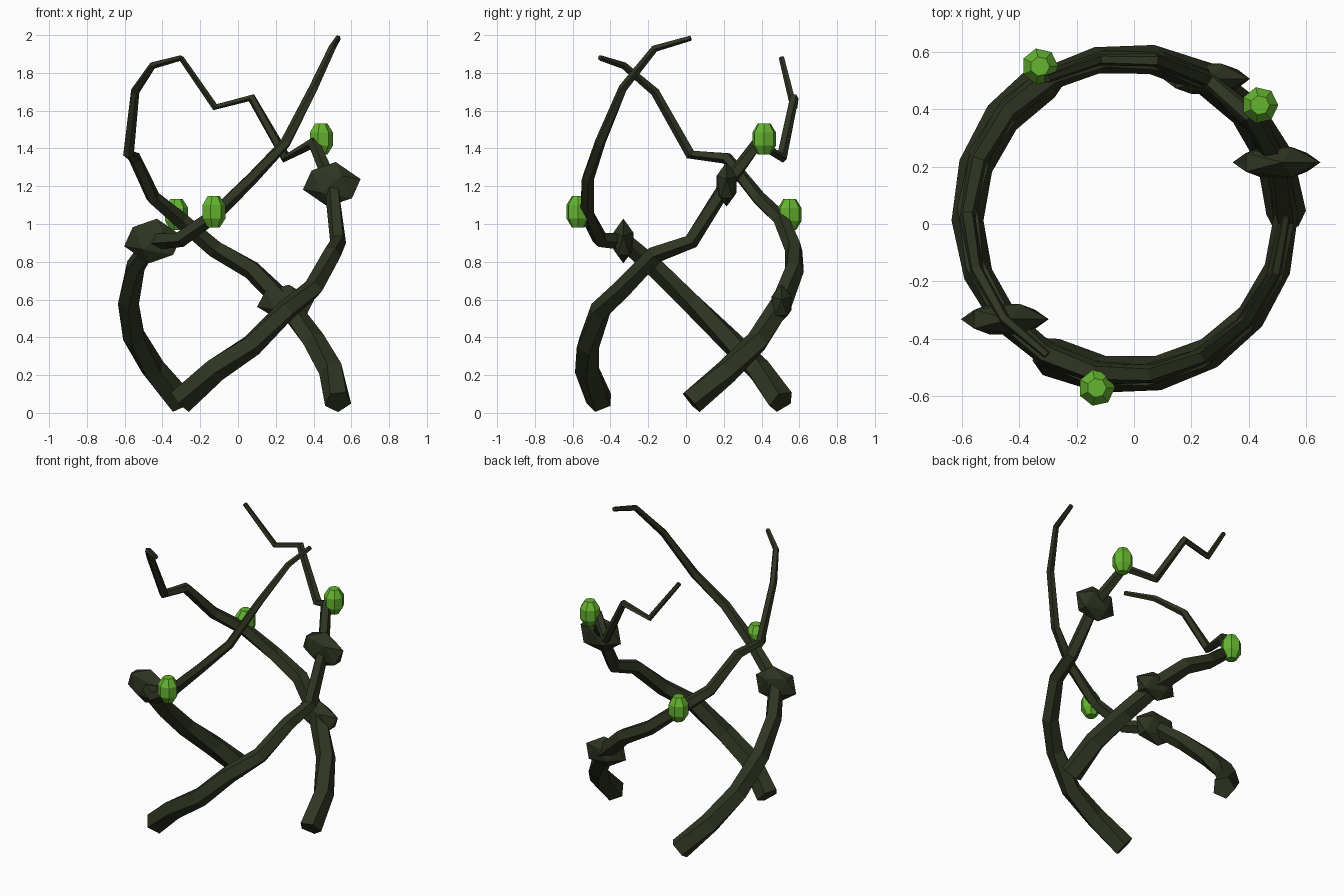
import bpy
import bmesh
from math import cos, sin, pi, radians
from mathutils import Vector, Matrix

CENTRE = Vector((-0.025, 0.025, 0))
RADIUS = 0.555
STEP = 20       # degrees between vine joints
SIDES = 5

cube = bpy.data.objects.get("Cube")
if cube:
    bpy.data.objects.remove(cube, do_unlink=True)


def make_material(name, rgb):
    mat = bpy.data.materials.new(name)
    mat.use_nodes = True
    mat.diffuse_color = (*rgb, 1)
    bsdf = mat.node_tree.nodes["Principled BSDF"]
    bsdf.inputs["Base Color"].default_value = (*rgb, 1)
    bsdf.inputs["Roughness"].default_value = 0.9
    return mat


bark = make_material("dark bark", (0.028, 0.035, 0.016))
green = make_material("bud green", (0.13, 0.46, 0.03))


def finish(bm, name, mat):
    bmesh.ops.recalc_face_normals(bm, faces=bm.faces)
    mesh = bpy.data.meshes.new(name)
    bm.to_mesh(mesh)
    bm.free()
    mesh.materials.append(mat)
    obj = bpy.data.objects.new(name, mesh)
    bpy.context.collection.objects.link(obj)
    return obj


def outward(angle):
    return Vector((cos(radians(angle)), sin(radians(angle)), 0))


def skin(bm, rings):
    """Bridge equal rings of vertices and cap both ends."""
    for low, high in zip(rings, rings[1:]):
        n = len(low)
        for i in range(n):
            j = (i + 1) % n
            bm.faces.new((low[i], low[j], high[j], high[i]))
    bm.faces.new(rings[0])
    bm.faces.new(rings[-1])


def make_vine(name, start, heights):
    """Tapered tube winding round the ring, one joint per height."""
    bm = bmesh.new()
    angles = [start + STEP * k for k in range(len(heights))]
    path = [CENTRE + outward(a) * RADIUS + Vector((0, 0, z))
            for a, z in zip(angles, heights)]
    last = len(path) - 1
    rings = []
    for k, point in enumerate(path):
        tangent = (path[min(k + 1, last)] - path[max(k - 1, 0)]).normalized()
        side = outward(angles[k])
        side = (side - tangent * side.dot(tangent)).normalized()
        up = side.cross(tangent)
        r = 0.073 + (0.015 - 0.073) * k / last
        rings.append([bm.verts.new(point + r * (side * sin(t) - up * cos(t)))
                      for t in (2 * pi * i / SIDES for i in range(SIDES))])
    skin(bm, rings)
    finish(bm, name, bark)
    return path


def make_knot(name, point, height):
    """Flattened faceted lump on a vine."""
    bm = bmesh.new()
    bmesh.ops.create_icosphere(bm, subdivisions=1, radius=1)
    turn = Matrix.Rotation(radians(10), 4, 'Y')
    size = Matrix.Diagonal((0.163, 0.062, height, 1))
    bm.transform(Matrix.Translation(point) @ turn @ size)
    finish(bm, name, bark)


def make_bud(name, point):
    """Seven-sided barrel bud."""
    bm = bmesh.new()
    profile = [(0.034, -0.083), (0.064, -0.035), (0.064, 0.035), (0.034, 0.083)]
    rings = [[bm.verts.new(point + Vector((r * cos(t), r * sin(t), z)))
              for t in (2 * pi * i / 7 for i in range(7))]
             for r, z in profile]
    skin(bm, rings)
    finish(bm, name, green)


# Vine: name, start angle, joint heights, knot joint, knot size, bud joint
VINES = [
    ("left", 0, (.06, .22, .38, .58, .76, .87, 1.02, 1.14, 1.35, 1.37,
                 1.70, 1.84, 1.88), 3, 0.10, 6, 1.05),
    ("back", 120, (.06, .23, .40, .59, .77, .91, .92, 1.05, 1.24, 1.43,
                   1.72, 1.93, 1.985), 5, 0.12, 7, 1.065),
    ("front", 240, (.06, .23, .36, .54, .66, .84, .91, 1.21, 1.43, 1.35,
                    1.67, 1.62, 1.88), 7, 0.12, 8, 1.45),
]

for name, start, heights, knot, size, bud, bud_z in VINES:
    path = make_vine(name + "_vine", start, heights)
    make_knot(name + "_knot", path[knot], size)
    spot = CENTRE + outward(start + STEP * bud) * (RADIUS + 0.05)
    make_bud(name + "_bud", spot + Vector((0, 0, bud_z)))
